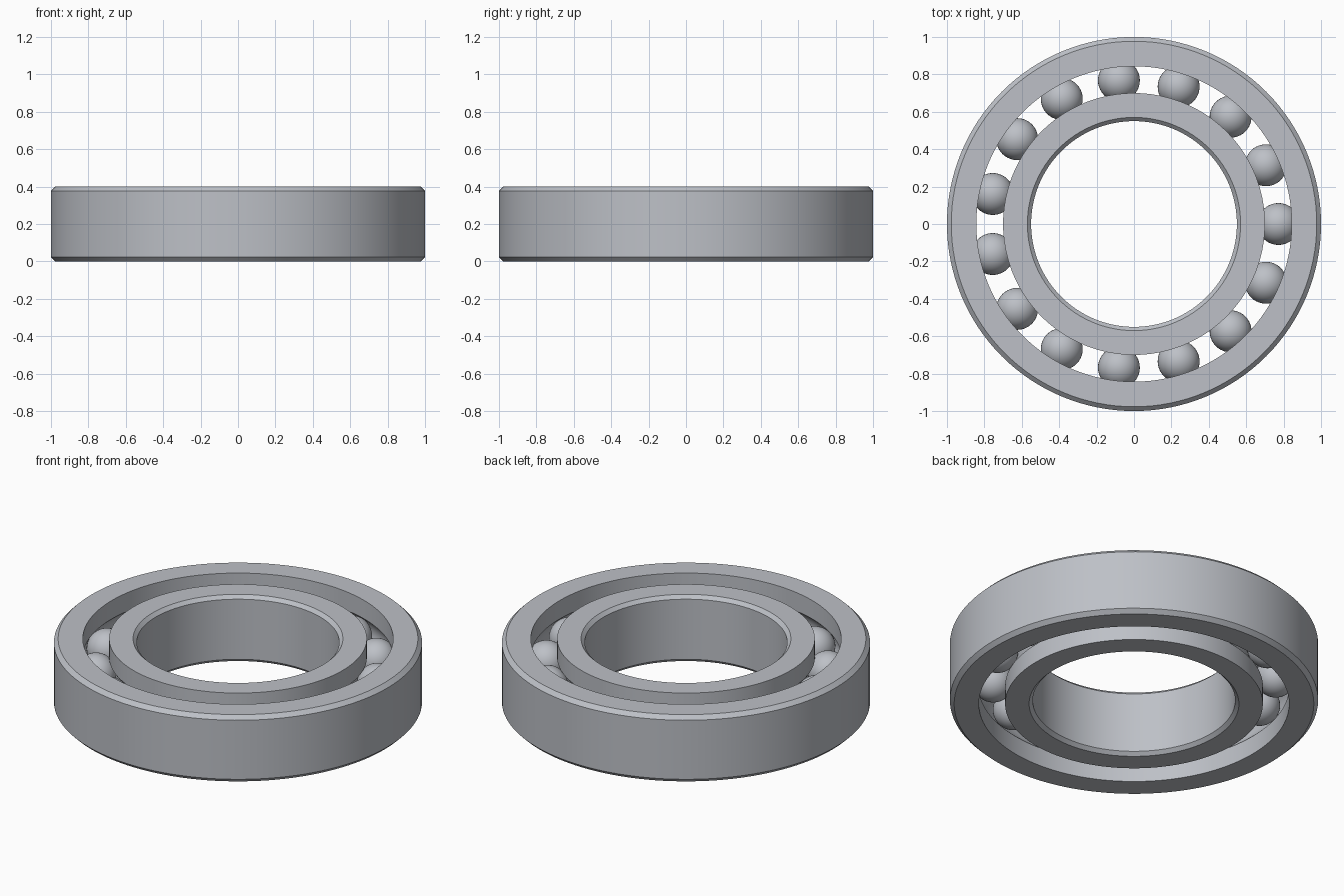
import bpy
import math

cube = bpy.data.objects.get("Cube")
if cube:
    bpy.data.objects.remove(cube, do_unlink=True)

HEIGHT = 0.40
MID = HEIGHT / 2
PITCH = 0.772      # radius of the circle of ball centres
BALL_R = 0.112
GROOVE_R = 0.114
BALLS = 15
SEGMENTS = 128

steel = bpy.data.materials.new("steel grey")
steel.use_nodes = True
colour = (0.51, 0.53, 0.57, 1)
steel.diffuse_color = colour
steel.node_tree.nodes["Principled BSDF"].inputs["Base Color"].default_value = colour


def finish(obj):
    obj.data.materials.append(steel)
    bpy.ops.object.select_all(action="DESELECT")
    obj.select_set(True)
    bpy.context.view_layer.objects.active = obj
    bpy.ops.object.shade_smooth_by_angle(angle=math.radians(30))


def groove(wall, side, steps=12):
    """Arc of the ball track, bottom to top; side is +1 for outward, -1 for inward."""
    half = math.acos(abs(wall - PITCH) / GROOVE_R)
    angles = [half * (2 * i / steps - 1) for i in range(steps + 1)]
    return [(PITCH + side * GROOVE_R * math.cos(a), MID + GROOVE_R * math.sin(a))
            for a in angles]


def race(name, rim, wall, chamfer, side):
    """Ring with a chamfered rim and a grooved wall, turned from a closed profile."""
    c = rim - side * chamfer
    profile = [(wall, 0), *groove(wall, side), (wall, HEIGHT), (c, HEIGHT),
               (rim, HEIGHT - chamfer), (rim, chamfer), (c, 0)]
    if side > 0:
        profile.reverse()   # keeps the normals facing out
    n = len(profile)
    verts, faces = [], []
    for s in range(SEGMENTS):
        a = math.tau * s / SEGMENTS
        verts += [(r * math.cos(a), r * math.sin(a), z) for r, z in profile]
        t = (s + 1) % SEGMENTS
        faces += [(s * n + i, s * n + (i + 1) % n, t * n + (i + 1) % n, t * n + i)
                  for i in range(n)]
    mesh = bpy.data.meshes.new(name)
    mesh.from_pydata(verts, [], faces)
    obj = bpy.data.objects.new(name, mesh)
    bpy.context.collection.objects.link(obj)
    # Consistent outward normals
    bpy.context.view_layer.objects.active = obj
    bpy.ops.object.mode_set(mode="EDIT")
    bpy.ops.mesh.select_all(action="SELECT")
    bpy.ops.mesh.normals_make_consistent(inside=False)
    bpy.ops.object.mode_set(mode="OBJECT")
    finish(obj)


# Outer and inner rings
race("outer_ring", rim=1.0, wall=0.843, chamfer=0.023, side=1)
race("inner_ring", rim=0.55, wall=0.70, chamfer=0.02, side=-1)

# Rolling balls
for i in range(BALLS):
    a = math.tau * i / BALLS
    bpy.ops.mesh.primitive_uv_sphere_add(
        segments=40, ring_count=20, radius=BALL_R,
        location=(PITCH * math.cos(a), PITCH * math.sin(a), MID))
    ball = bpy.context.object
    ball.name = f"ball_{i + 1}"
    finish(ball)
